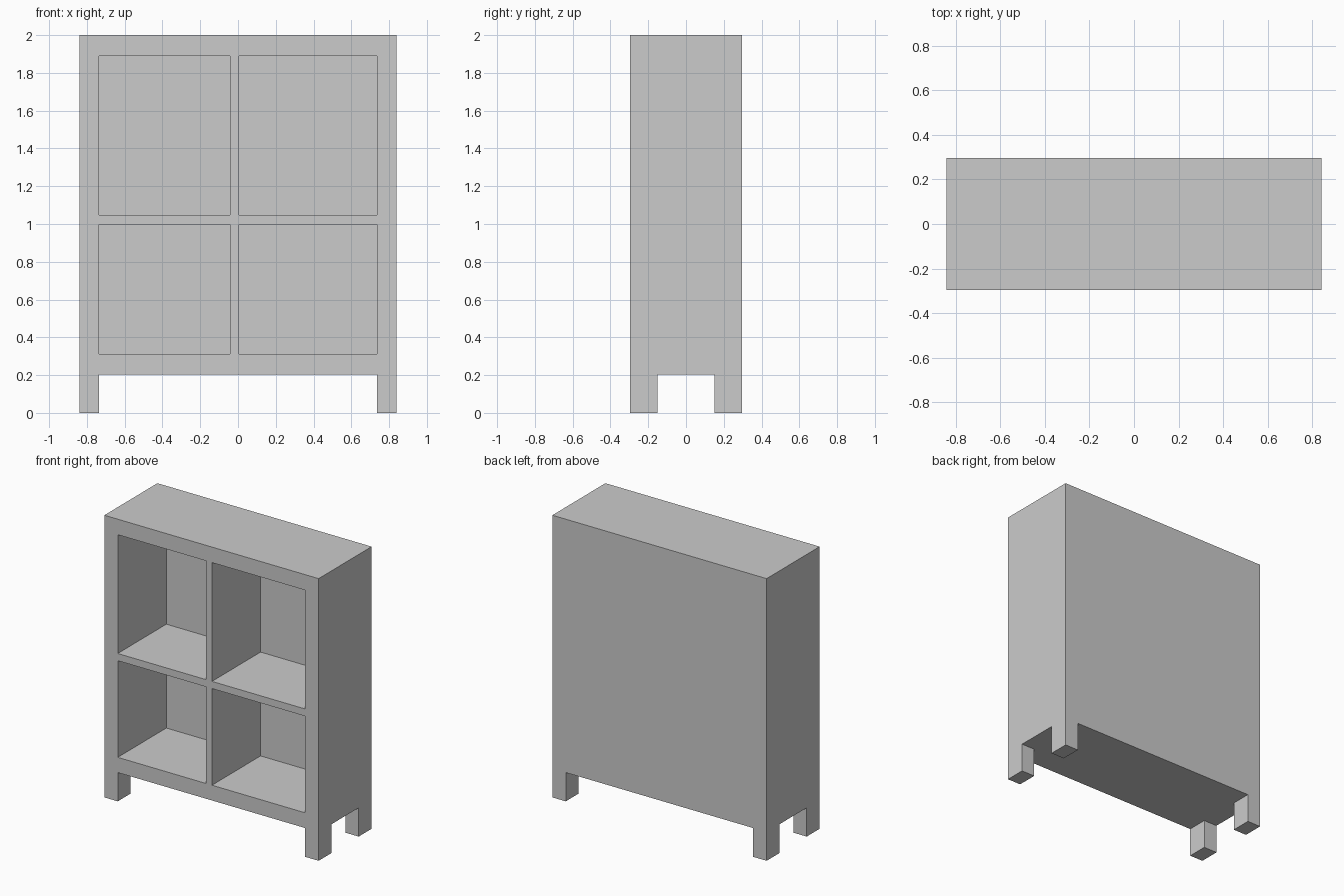
import bpy

if "Cube" in bpy.data.objects:
    bpy.data.objects.remove(bpy.data.objects["Cube"])

HALF_W, HALF_D, HEIGHT = 0.84, 0.297, 2.0
INNER_X = 0.735          # inner face of side walls and legs
LEG_Y = 0.152            # inner face of legs, front to back
LEG_H = 0.204
BACK_Y = 0.247           # inner face of back panel
OVER = 0.1               # how far cutters overshoot the body


def box(name, x, y, z):
    """Box spanning the given (min, max) ranges."""
    bpy.ops.mesh.primitive_cube_add(size=1)
    ob = bpy.context.object
    ob.name = ob.data.name = name
    for v in ob.data.vertices:
        v.co = [r[0] if c < 0 else r[1] for c, r in zip(v.co, (x, y, z))]
    return ob


def carve(body, cutter):
    """Subtract the cutter from the body, then delete it."""
    mod = body.modifiers.new(cutter.name, 'BOOLEAN')
    mod.operation, mod.solver, mod.object = 'DIFFERENCE', 'EXACT', cutter
    bpy.context.view_layer.objects.active = body
    bpy.ops.object.modifier_apply(modifier=mod.name)
    bpy.data.meshes.remove(cutter.data)


# Solid cabinet block, legs flush with the sides
cabinet = box("bookcase", (-HALF_W, HALF_W), (-HALF_D, HALF_D), (0, HEIGHT))

# Four open compartments, leaving the divider and shelf between them
for x in ((-INNER_X, -0.042), (0.004, INNER_X)):
    for z in ((0.312, 0.997), (1.048, 1.89)):
        carve(cabinet, box("compartment", x, (-HALF_D - OVER, BACK_Y), z))

# Crossed gaps under the body, leaving four corner legs
under = (-OVER, LEG_H)
carve(cabinet, box("gap_front_back", (-INNER_X, INNER_X),
                   (-HALF_D - OVER, HALF_D + OVER), under))
carve(cabinet, box("gap_sides", (-HALF_W - OVER, HALF_W + OVER),
                   (-LEG_Y, LEG_Y), under))
